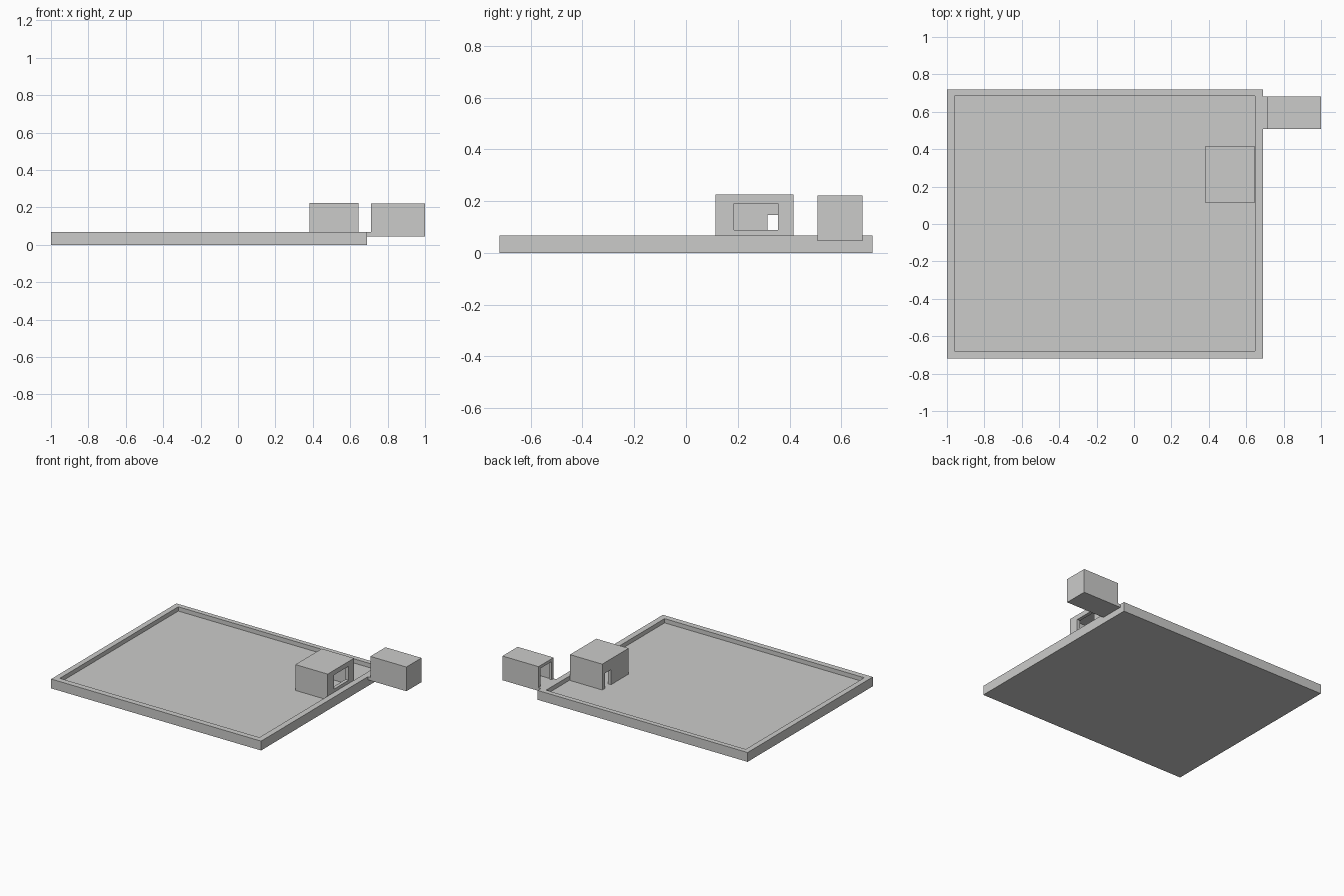
import bpy
import bmesh

if "Cube" in bpy.data.objects:
    bpy.data.objects.remove(bpy.data.objects["Cube"])

# One flat colour for the whole model
grey = bpy.data.materials.new("light_grey")
grey.diffuse_color = (0.6, 0.6, 0.59, 1)
grey.use_nodes = True
grey.node_tree.nodes["Principled BSDF"].inputs["Base Color"].default_value = grey.diffuse_color


def box(name, x, y, z):
    """Axis-aligned box from (min, max) ranges."""
    bm = bmesh.new()
    bmesh.ops.create_cube(bm, size=1)
    for v in bm.verts:
        v.co = [r[0] if c < 0 else r[1] for c, r in zip(v.co, (x, y, z))]
    me = bpy.data.meshes.new(name)
    bm.to_mesh(me)
    bm.free()
    ob = bpy.data.objects.new(name, me)
    bpy.context.collection.objects.link(ob)
    me.materials.append(grey)
    return ob


def cut(target, *ranges):
    """Subtract a box from the target and remove the cutter."""
    cutter = box("cutter", *ranges)
    cutter.hide_render = True
    mod = target.modifiers.new("cut", 'BOOLEAN')
    mod.operation = 'DIFFERENCE'
    mod.solver = 'EXACT'
    mod.object = cutter
    bpy.context.view_layer.objects.active = target
    bpy.ops.object.modifier_apply(modifier=mod.name)
    bpy.data.objects.remove(cutter)


FLOOR, RIM = 0.037, 0.068

# Roof deck with a raised rim
deck = box("roof_deck", (-1, 0.69), (-0.72, 0.72), (0, RIM))
cut(deck, (-0.96, 0.647), (-0.678, 0.684), (FLOOR, 0.2))

# Hollow hut on the deck, with a window to the right and a door to the left
hut = box("hut", (0.383, 0.643), (0.113, 0.416), (FLOOR, 0.225))
cut(hut, (0.408, 0.618), (0.138, 0.391), (FLOOR - 0.02, 0.205))
cut(hut, (0.6, 0.7), (0.185, 0.355), (0.088, 0.19))
cut(hut, (0.35, 0.43), (0.315, 0.386), (FLOOR - 0.01, 0.147))

# Stair room overhanging the edge, hollow, open toward the deck
room = box("stair_room", (0.71, 1.0), (0.508, 0.682), (0.045, 0.221))
cut(room, (0.73, 0.985), (0.522, 0.675), (RIM, 0.21))
cut(room, (0.69, 0.75), (0.53, 0.66), (RIM, 0.2))

# Threshold joining the rim to the stair room
box("threshold", (0.69, 0.71), (0.508, 0.682), (0.045, RIM))
